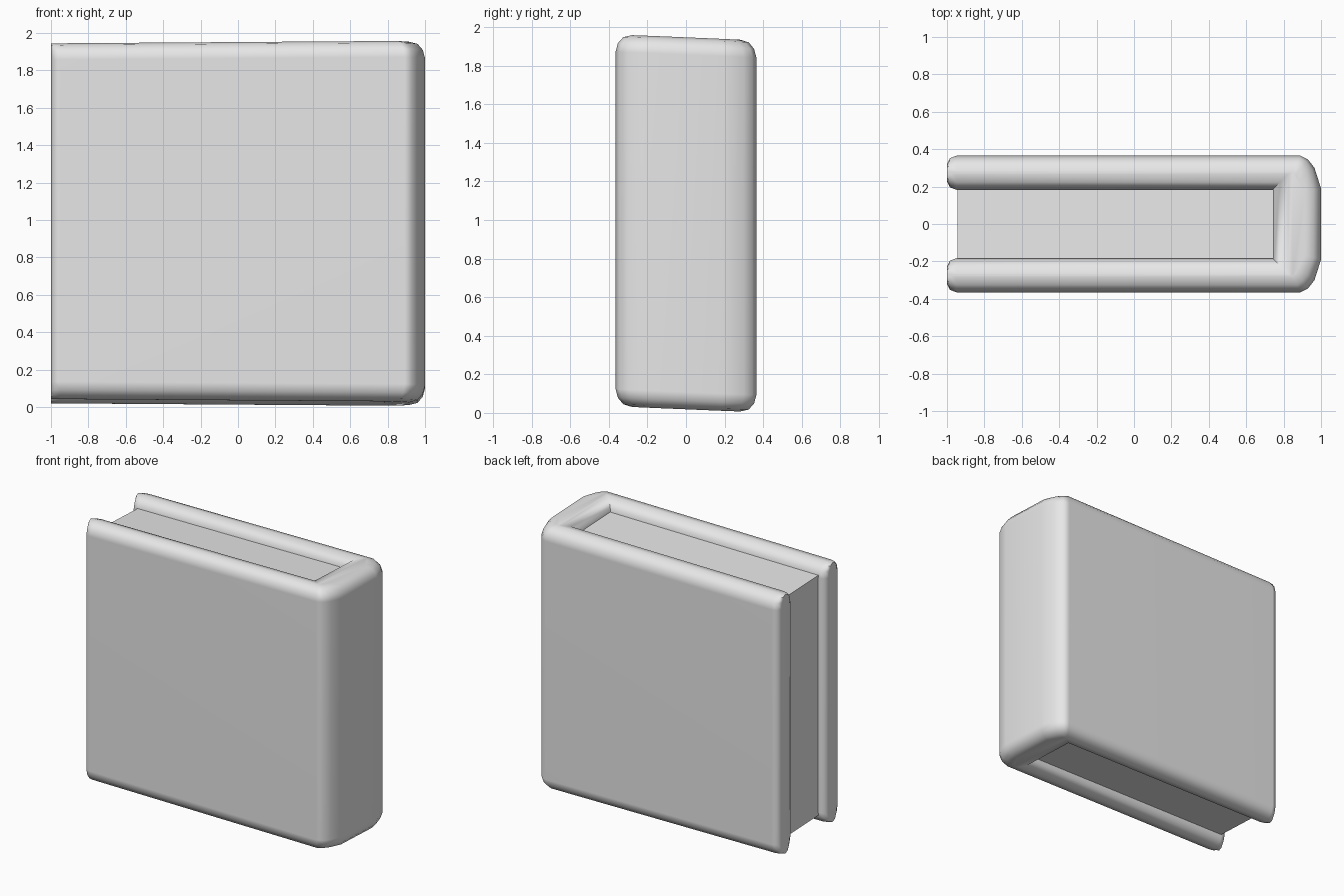
import bpy
import bmesh
import math

cube = bpy.data.objects.get("Cube")
if cube:
    bpy.data.objects.remove(cube, do_unlink=True)

grey = bpy.data.materials.new("light_grey")
grey.use_nodes = True
grey.diffuse_color = (0.8, 0.8, 0.8, 1)
grey.node_tree.nodes["Principled BSDF"].inputs["Base Color"].default_value = (0.8, 0.8, 0.8, 1)


def top_z(x, y):
    return 1.94 + 0.007 * x - 0.042 * y


def bottom_z(x, y):
    return 0.025 - 0.007 * x - 0.042 * y


def outline(d):
    """U-shaped plan of boards and spine, inset by d."""
    c = 0.045 * (1 - d / 0.09)
    outer, inner = 0.365 - d, 0.183 + d
    half = [
        (0.74 + d, inner), (-0.95, inner), (-0.985, inner + 0.3 * c), (-1, inner + c),
        (-1, outer - c), (-0.985, outer - 0.3 * c), (-0.95, outer),
        (0.89 - 0.5 * d, outer), (0.93 - 0.8 * d, 0.345 - d),
        (0.965 - d, 0.3 - 0.8 * d), (1 - d, 0.19 - 0.3 * d),
    ]
    return half + [(x, -y) for x, y in reversed(half)]


def loft(name, rings):
    """Skin closed rings of points and cap both ends."""
    bm = bmesh.new()
    loops = [[bm.verts.new(p) for p in ring] for ring in rings]
    n = len(loops[0])
    for a, b in zip(loops, loops[1:]):
        for i in range(n):
            j = (i + 1) % n
            bm.faces.new((a[i], a[j], b[j], b[i]))
    bm.faces.new(loops[0])
    bm.faces.new(loops[-1])
    bmesh.ops.recalc_face_normals(bm, faces=bm.faces)
    mesh = bpy.data.meshes.new(name)
    bm.to_mesh(mesh)
    bm.free()
    mesh.materials.append(grey)
    obj = bpy.data.objects.new(name, mesh)
    bpy.context.collection.objects.link(obj)
    return obj


# Cover: two boards and a spine with rounded rims
rim = [(0.085, 0), (0.04, 0.012), (0.012, 0.045), (0, 0.09)]
rings = [[(x, y, bottom_z(x, y) + h) for x, y in outline(d)] for d, h in rim]
rings += [[(x, y, top_z(x, y) - h) for x, y in outline(d)] for d, h in reversed(rim)]
cover = loft("cover", rings)
bpy.ops.object.select_all(action="DESELECT")
cover.select_set(True)
bpy.context.view_layer.objects.active = cover
bpy.ops.object.shade_smooth_by_angle(angle=math.radians(45))
weighted = cover.modifiers.new("weighted_normals", "WEIGHTED_NORMAL")
weighted.keep_sharp = True

# Page block, recessed between the boards
plan = [(-0.945, -0.185), (0.75, -0.185), (0.75, 0.185), (-0.945, 0.185)]
loft("page_block", [
    [(x, y, bottom_z(x, y) + 0.07) for x, y in plan],
    [(x, y, top_z(x, y) - 0.07) for x, y in plan],
])
